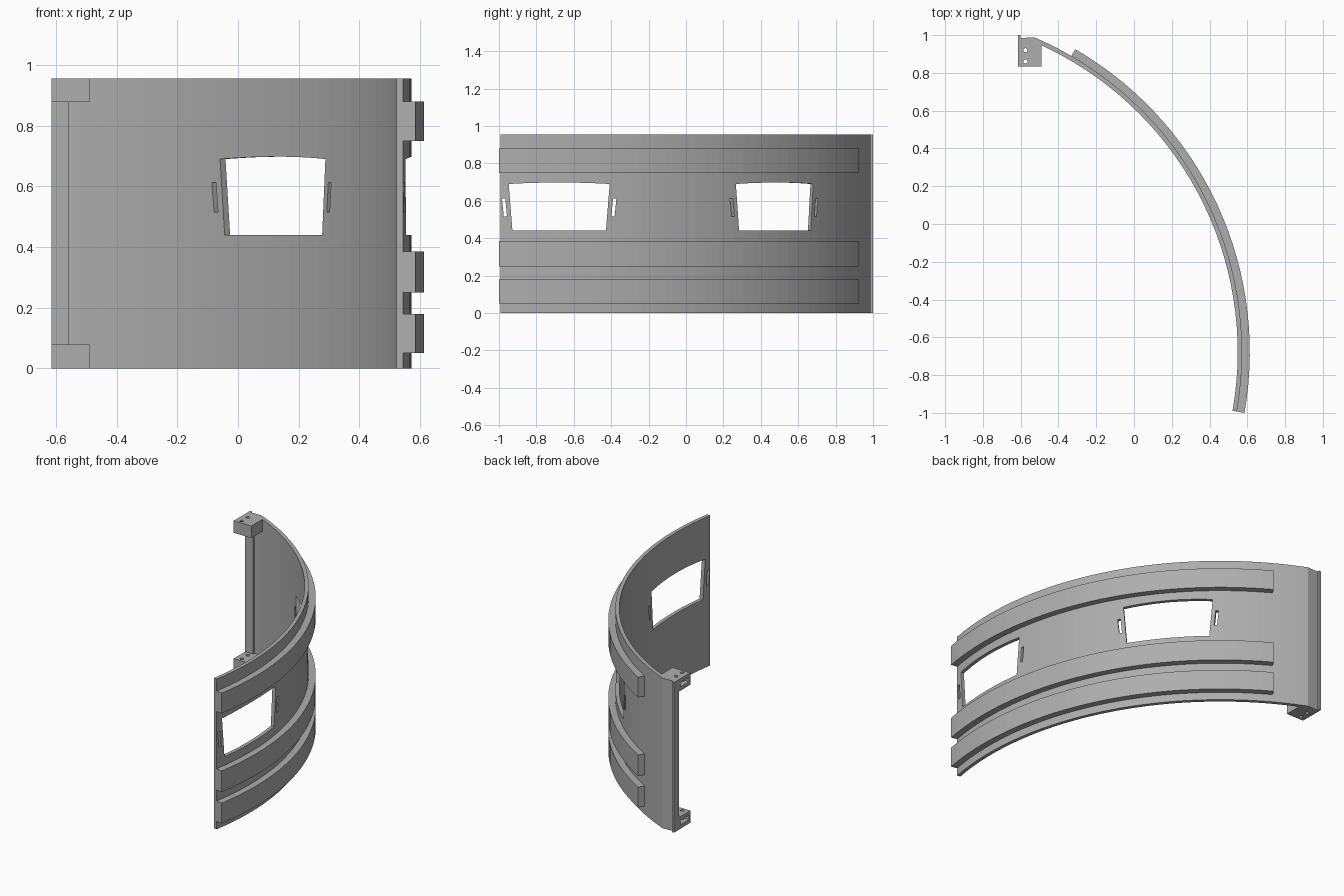
import bpy, bmesh, math
from mathutils import Matrix, Vector

cube = bpy.data.objects.get("Cube")
if cube:
    bpy.data.objects.remove(cube)

CX, CY = -1.24, -0.678            # centre of the arc
R_IN, R_OUT, R_RIB = 1.789, 1.812, 1.853
HEIGHT = 0.955
END = -10                         # free end of the arc, degrees

grey = bpy.data.materials.new("grey plastic")
grey.use_nodes = True
grey.diffuse_color = (0.42, 0.42, 0.42, 1)
grey.node_tree.nodes["Principled BSDF"].inputs["Base Color"].default_value = grey.diffuse_color


def arc(radius, start, end, steps):
    angles = [math.radians(start + (end - start) * i / steps) for i in range(steps + 1)]
    return [(CX + radius * math.cos(a), CY + radius * math.sin(a)) for a in angles]


def prism(name, outline, low, high, matrix=None):
    """Extrude a 2D outline along local z from low to high."""
    bm = bmesh.new()
    face = bm.faces.new([bm.verts.new((x, y, low)) for x, y in outline])
    top = bmesh.ops.extrude_face_region(bm, geom=[face])["geom"]
    verts = [v for v in top if isinstance(v, bmesh.types.BMVert)]
    bmesh.ops.translate(bm, verts=verts, vec=(0, 0, high - low))
    if matrix:
        bm.transform(matrix)
    bmesh.ops.recalc_face_normals(bm, faces=bm.faces)
    mesh = bpy.data.meshes.new(name)
    bm.to_mesh(mesh)
    bm.free()
    mesh.materials.append(grey)
    obj = bpy.data.objects.new(name, mesh)
    bpy.context.collection.objects.link(obj)
    return obj


def cut(obj, cutters):
    """Subtract the cutters, then bake the result and delete them."""
    for cutter in cutters:
        cutter.hide_render = True
        mod = obj.modifiers.new("cut", 'BOOLEAN')
        mod.operation, mod.solver, mod.object = 'DIFFERENCE', 'EXACT', cutter
    graph = bpy.context.evaluated_depsgraph_get()
    mesh = bpy.data.meshes.new_from_object(obj.evaluated_get(graph))
    obj.modifiers.clear()
    obj.data = mesh
    for cutter in cutters:
        bpy.data.objects.remove(cutter)


def box_outline(x0, x1, y0, y1):
    return [(x0, y0), (x1, y0), (x1, y1), (x0, y1)]


# Curved shell, running into a flat strip with a small outward lip
outer = arc(R_OUT, END, 66.8, 32)
flat_edge = [(-0.6, 0.985), (-0.6, 1.0), (-0.615, 1.0), (-0.615, 0.962)]
inner = arc(R_IN, 66.4, END, 32)
shell = prism("curved_shell", outer + flat_edge + inner, 0, HEIGHT)

# Windows with a slightly arched top, and a slanted slot on each side
window = [(-0.25, 0.44), (0.25, 0.44)]
window += [(0.27 * t / 4, 0.698 - 0.008 * (t / 4) ** 2) for t in range(4, -5, -1)]
slot = [(0.279, 0.515), (0.296, 0.515), (0.306, 0.613), (0.288, 0.613)]
mirrored_slot = [(-x, z) for x, z in reversed(slot)]
cutters = []
for angle in (0, 40):
    a = math.radians(angle)
    tangent = Vector((-math.sin(a), math.cos(a), 0))
    radial = Vector((math.cos(a), math.sin(a), 0))
    frame = Matrix((tangent, (0, 0, 1), radial)).transposed().to_4x4()
    frame.translation = (CX, CY, 0)
    for outline in (window, slot, mirrored_slot):
        cutters.append(prism("opening_cutter", outline, 1.7, 1.9, frame))
cut(shell, cutters)

# Three raised bands around the outside
for name, low, high in (("lower_band", 0.05, 0.18), ("middle_band", 0.25, 0.385),
                        ("upper_band", 0.75, 0.88)):
    prism(name, arc(R_RIB, END, 59.9, 30) + arc(R_OUT - 0.004, 59.9, END, 30), low, high)

# Upright stiffener on the hinge edge
prism("edge_post", box_outline(-0.615, -0.558, 0.95, 0.98), 0.07, 0.885)

# Mounting blocks with two screw holes and a side pocket
block = [(-0.615, 0.835), (-0.49, 0.835), (-0.49, 0.96), (-0.53, 0.98), (-0.615, 0.98)]
for name, low, high in (("lower_mount", 0, 0.078), ("upper_mount", 0.878, HEIGHT)):
    mount = prism(name, block, low, high)
    holes = []
    for y in (0.86, 0.92):
        ring = [(-0.575 + 0.011 * math.cos(k * math.pi / 8),
                 y + 0.011 * math.sin(k * math.pi / 8)) for k in range(16)]
        holes.append(prism("hole_cutter", ring, low - 0.1, high + 0.1))
    holes.append(prism("pocket_cutter", box_outline(-0.7, -0.555, 0.848, 0.935),
                       low + 0.025, high - 0.025))
    cut(mount, holes)
